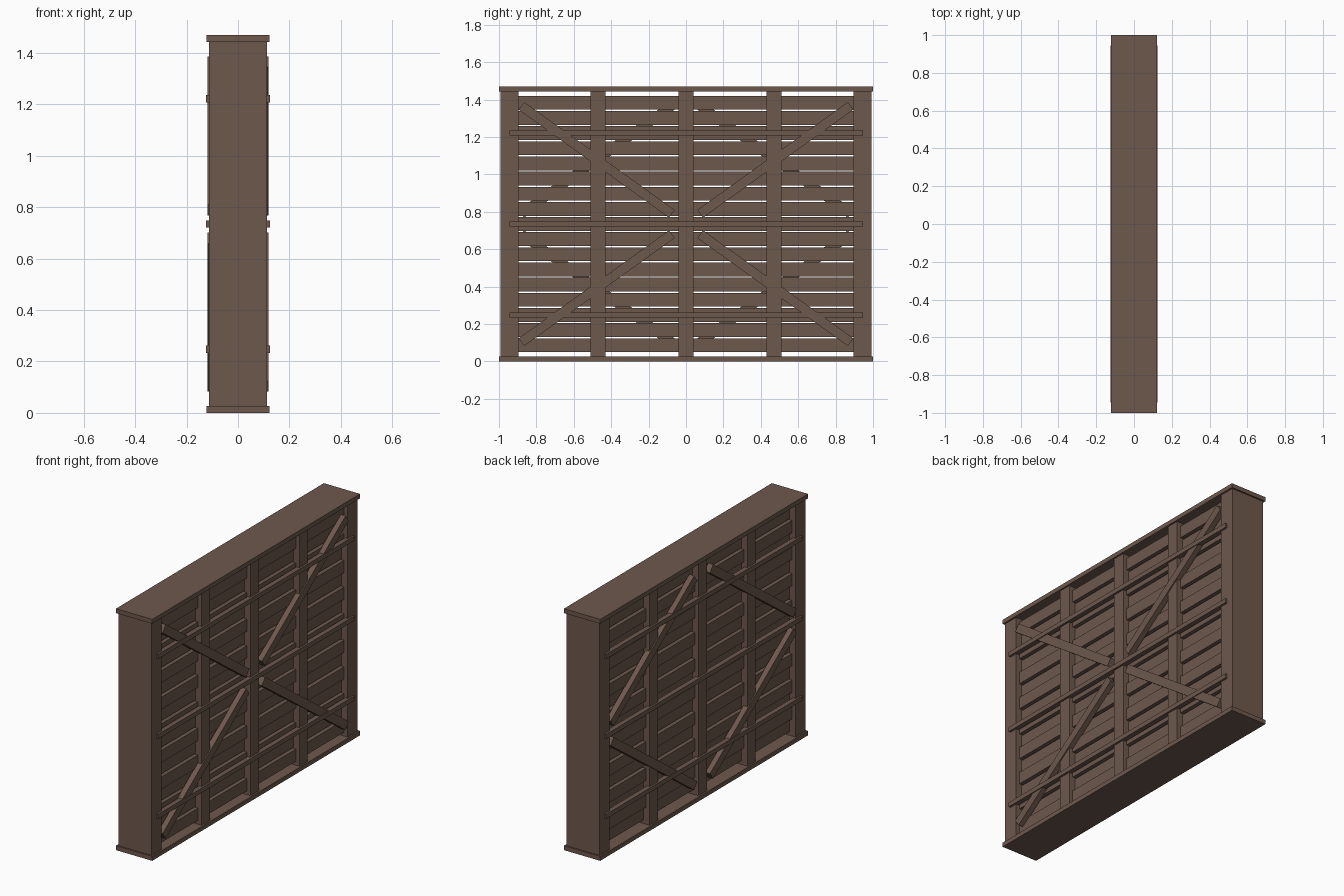
import bpy
import math

if "Cube" in bpy.data.objects:
    bpy.data.objects.remove(bpy.data.objects["Cube"], do_unlink=True)

wood = bpy.data.materials.new("brown wood")
wood.use_nodes = True
colour = (0.155, 0.098, 0.073, 1)
wood.diffuse_color = colour
wood.node_tree.nodes["Principled BSDF"].inputs["Base Color"].default_value = colour


def beam(name, centre, size, tilt=0):
    """Box timber, tilted about the x axis."""
    bpy.ops.mesh.primitive_cube_add(size=1, location=centre, rotation=(tilt, 0, 0))
    ob = bpy.context.object
    ob.name = name
    ob.scale = size
    ob.data.materials.append(wood)
    return ob


HEIGHT = 1.47
MID = HEIGHT / 2
PLATE = 0.027

# Top and bottom plates
beam("bottom_plate", (0, 0, PLATE / 2), (0.244, 2, PLATE))
beam("top_plate", (0, 0, HEIGHT - PLATE / 2), (0.244, 2, PLATE))

# Upright posts
post_height = HEIGHT - 2 * PLATE
for side in (-1, 1):
    beam("end_post", (0, side * 0.943, MID), (0.224, 0.097, post_height))
    beam("inner_post", (0, side * 0.47, MID), (0.224, 0.08, post_height))
beam("centre_post", (0, 0, MID), (0.224, 0.08, post_height))

# Horizontal planks with narrow gaps, staggered alternately to either face
for i in range(-8, 9):
    shift = 0.008 if i % 2 == 0 else -0.008
    beam("plank", (shift, 0, MID + i * 0.081), (0.16, 1.8, 0.074))

# Rails and diagonal braces: a cross on one face, a diamond on the other
run, rise = 0.815, 0.585
for face in (-1, 1):
    for offset in (-0.487, 0, 0.487):
        beam("rail", (face * 0.109, 0, MID + offset), (0.03, 1.89, 0.028))
    for side in (-1, 1):
        for level in (-1, 1):
            tilt = math.atan2(rise, run) * side * level * face
            beam("brace", (face * 0.102, side * 0.478, MID + level * 0.343),
                 (0.034, 0.99, 0.051), tilt)
